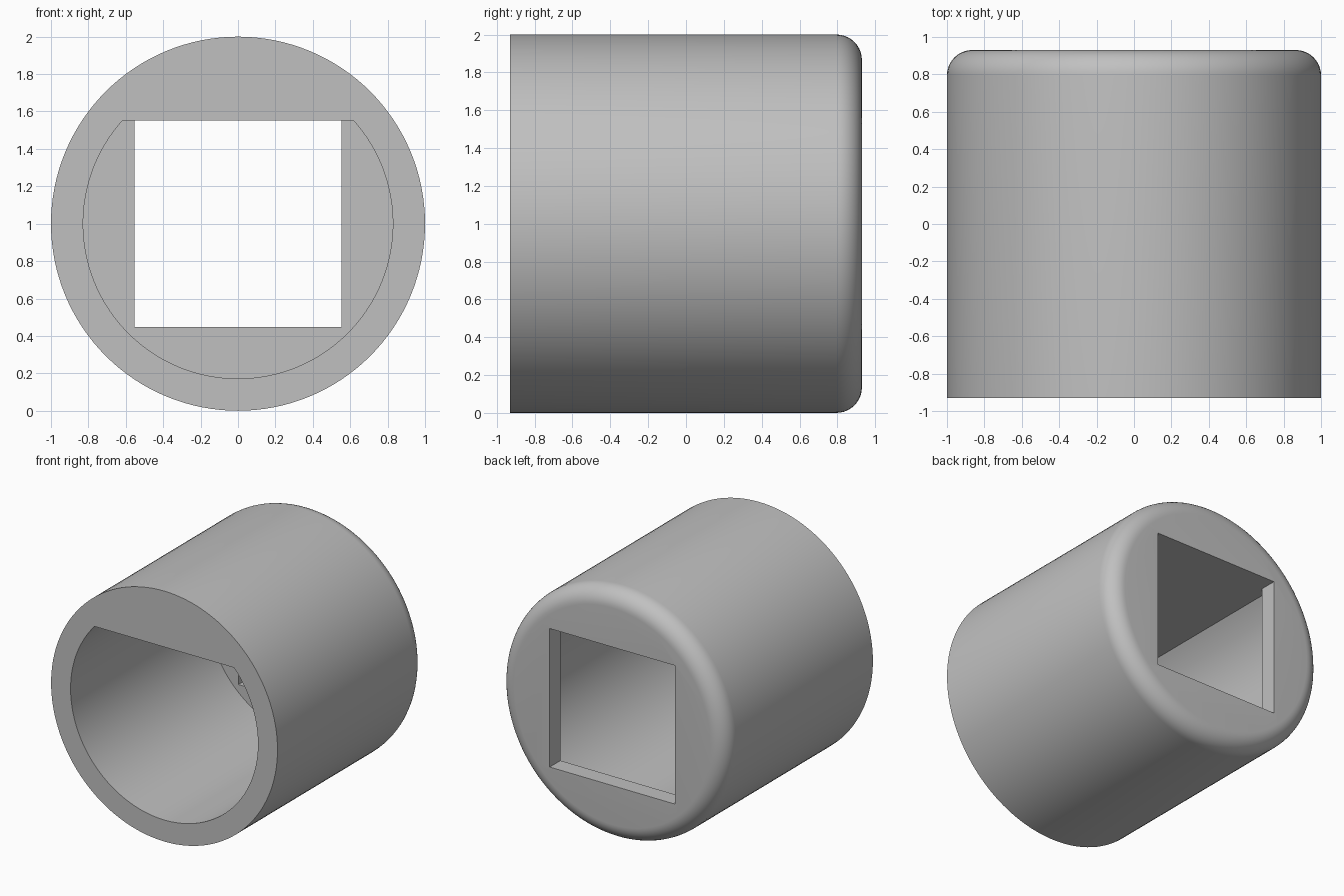
import bpy, bmesh, math
from mathutils import Matrix

cube = bpy.data.objects.get("Cube")
if cube:
    bpy.data.objects.remove(cube, do_unlink=True)

HALF, WALL, FILLET = 0.93, 0.135, 0.135   # half length, end wall, rounded rim
BORE, HOLE = 0.828, 0.553                 # bore radius, half width of square hole
SEGMENTS = 128

grey = bpy.data.materials.new("grey")
grey.use_nodes = True
colour = (0.53, 0.53, 0.53, 1)
grey.diffuse_color = colour
grey.node_tree.nodes["Principled BSDF"].inputs["Base Color"].default_value = colour


def prism(name, outline, y0, y1):
    """Extrude an outline of (x, z) points along y."""
    bm = bmesh.new()
    face = bm.faces.new([bm.verts.new((x, y0, z)) for x, z in outline])
    new = bmesh.ops.extrude_face_region(bm, geom=[face])["geom"]
    verts = [v for v in new if isinstance(v, bmesh.types.BMVert)]
    bmesh.ops.translate(bm, verts=verts, vec=(0, y1 - y0, 0))
    return finish(name, bm)


def finish(name, bm):
    bmesh.ops.recalc_face_normals(bm, faces=bm.faces)
    mesh = bpy.data.meshes.new(name)
    bm.to_mesh(mesh)
    bm.free()
    mesh.materials.append(grey)
    obj = bpy.data.objects.new(name, mesh)
    bpy.context.collection.objects.link(obj)
    return obj


# Outer barrel with a rounded back rim
bm = bmesh.new()
turn = Matrix.Translation((0, 0, 1)) @ Matrix.Rotation(math.pi / 2, 4, "X")
bmesh.ops.create_cone(bm, cap_ends=True, segments=SEGMENTS, radius1=1, radius2=1,
                      depth=2 * HALF, matrix=turn)
rim = [e for e in bm.edges if all(v.co.y > 0 for v in e.verts)]
bmesh.ops.bevel(bm, geom=rim, offset=FILLET, segments=10, profile=0.5, affect="EDGES")
sleeve = finish("sleeve", bm)

# Round bore with a flat top, level with the top of the square hole
start = math.asin(HOLE / BORE)
sweep = math.pi + 2 * start
arc = [math.pi - start + sweep * i / SEGMENTS for i in range(SEGMENTS + 1)]
bore = prism("bore_cutter", [(BORE * math.cos(a), 1 + BORE * math.sin(a)) for a in arc],
             -HALF - 0.2, HALF - WALL)

# Square hole through the end wall
corners = [(-1, -1), (1, -1), (1, 1), (-1, 1)]
hole = prism("square_cutter", [(HOLE * x, 1 + HOLE * z) for x, z in corners],
             HALF - 2 * WALL, HALF + 0.2)

bpy.ops.object.select_all(action="DESELECT")
bpy.context.view_layer.objects.active = sleeve
sleeve.select_set(True)
for cutter in (bore, hole):
    cut = sleeve.modifiers.new(cutter.name, "BOOLEAN")
    cut.operation = "DIFFERENCE"
    cut.solver = "EXACT"
    cut.object = cutter
    bpy.ops.object.modifier_apply(modifier=cut.name)
    bpy.data.objects.remove(cutter, do_unlink=True)

bpy.ops.object.shade_smooth_by_angle(angle=math.radians(30))
